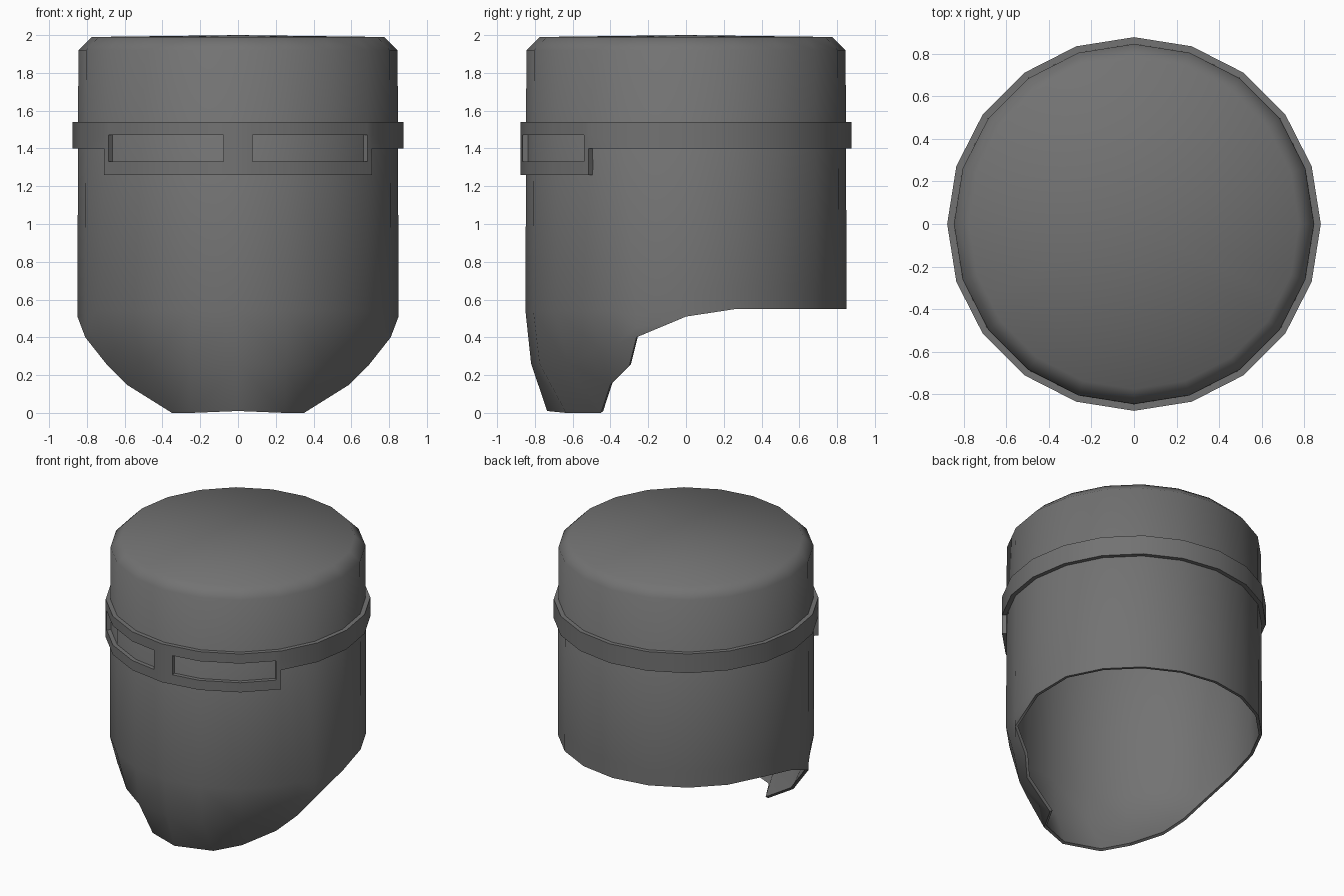
import bpy, bmesh, math

if "Cube" in bpy.data.objects:
    bpy.data.objects.remove(bpy.data.objects["Cube"])

R, R_BAND, STEP = 0.85, 0.877, math.pi / 10

steel = bpy.data.materials.new("dark_steel")
steel.diffuse_color = (0.17, 0.17, 0.17, 1)
steel.use_nodes = True
steel.node_tree.nodes["Principled BSDF"].inputs["Base Color"].default_value = steel.diffuse_color


def finish(bm, name, thickness):
    """Right half surface -> mirrored, thickened, smooth object."""
    me = bpy.data.meshes.new(name)
    bm.to_mesh(me)
    bm.free()
    ob = bpy.data.objects.new(name, me)
    bpy.context.collection.objects.link(ob)
    me.materials.append(steel)
    m = ob.modifiers.new("mirror", 'MIRROR')
    m.use_axis[0] = True
    m.use_clip = True
    m.merge_threshold = 0.001
    s = ob.modifiers.new("shell", 'SOLIDIFY')
    s.thickness = thickness
    s.offset = -1
    bpy.ops.object.select_all(action='DESELECT')
    ob.select_set(True)
    bpy.context.view_layer.objects.active = ob
    for mod in ("mirror", "shell"):
        bpy.ops.object.modifier_apply(modifier=mod)
    bpy.ops.object.shade_smooth_by_angle(angle=math.radians(50))
    return ob


def corner(i):
    """Corner i of the 20-sided outline, from the front (0) to the back (10)."""
    a = -math.pi / 2 + i * STEP
    return (0.0 if i in (0, 10) else math.cos(a), math.sin(a))


# Helmet shell: columns from front to back, chin tapers inward
# column: (tapered point, rim point)
chin = {
    0: ((0, -.82, .26), (0, -.735, .01)),
    1: ((.257, -.775, .26), (.245, -.635, .0)),
    2: ((.465, -.625, .26), (.35, -.45, .0)),
    3: ((.655, -.46, .34), (.59, -.40, .15)),
    3.5: ((.73, -.36, .37), (.69, -.30, .25)),
}
rim_z = {4: .40, 5: .51}

bm = bmesh.new()
apex = bm.verts.new((0, 0, 2.0))
columns = []
for k in (0, 1, 2, 3, 3.5, 4, 5, 6, 7, 8, 9, 10):
    if k == 3.5:
        (ax, ay), (bx, by) = corner(3), corner(4)
        ux, uy = (ax + bx) / 2, (ay + by) / 2
    else:
        ux, uy = corner(k)
    pts = [(ux * .775, uy * .775, 1.99), (ux * .845, uy * .845, 1.92)]
    if k in chin:
        pts += [(ux * R, uy * R, .54), *chin[k]]
    else:
        z = rim_z.get(k, .55)
        pts += [(ux * R, uy * R, z + d) for d in (.12, .05, 0)]
    columns.append([bm.verts.new(p) for p in pts])
for a, b in zip(columns, columns[1:]):
    bm.faces.new((apex, a[0], b[0]))
    for j in range(len(a) - 1):
        bm.faces.new((a[j], a[j + 1], b[j + 1], b[j]))
finish(bm, "helmet_shell", 0.02)

# Brow band with the framed eye slots: a grid with cells left out by rule
bm = bmesh.new()


def along(i, t):
    (ax, ay), (bx, by) = corner(i), corner(i + 1)
    return (ax + (bx - ax) * t, ay + (by - ay) * t)


outline = [corner(0), along(0, .28), corner(1), corner(2), along(2, .88)]
outline += [corner(i) for i in range(3, 11)]
levels = [1.54, 1.47, 1.40, 1.33, 1.26]
grid = [[bm.verts.new((x * R_BAND, y * R_BAND, z)) for z in levels] for x, y in outline]
for i in range(len(grid) - 1):
    for j in range(4):
        front = i < 5
        slot = 1 <= i <= 3 and j in (1, 2)
        if slot or (not front and j > 1):
            continue
        a, b = grid[i], grid[i + 1]
        bm.faces.new((a[j], a[j + 1], b[j + 1], b[j]))
loose = [v for v in bm.verts if not v.link_faces]
bmesh.ops.delete(bm, geom=loose, context='VERTS')
finish(bm, "brow_band", 0.036)
